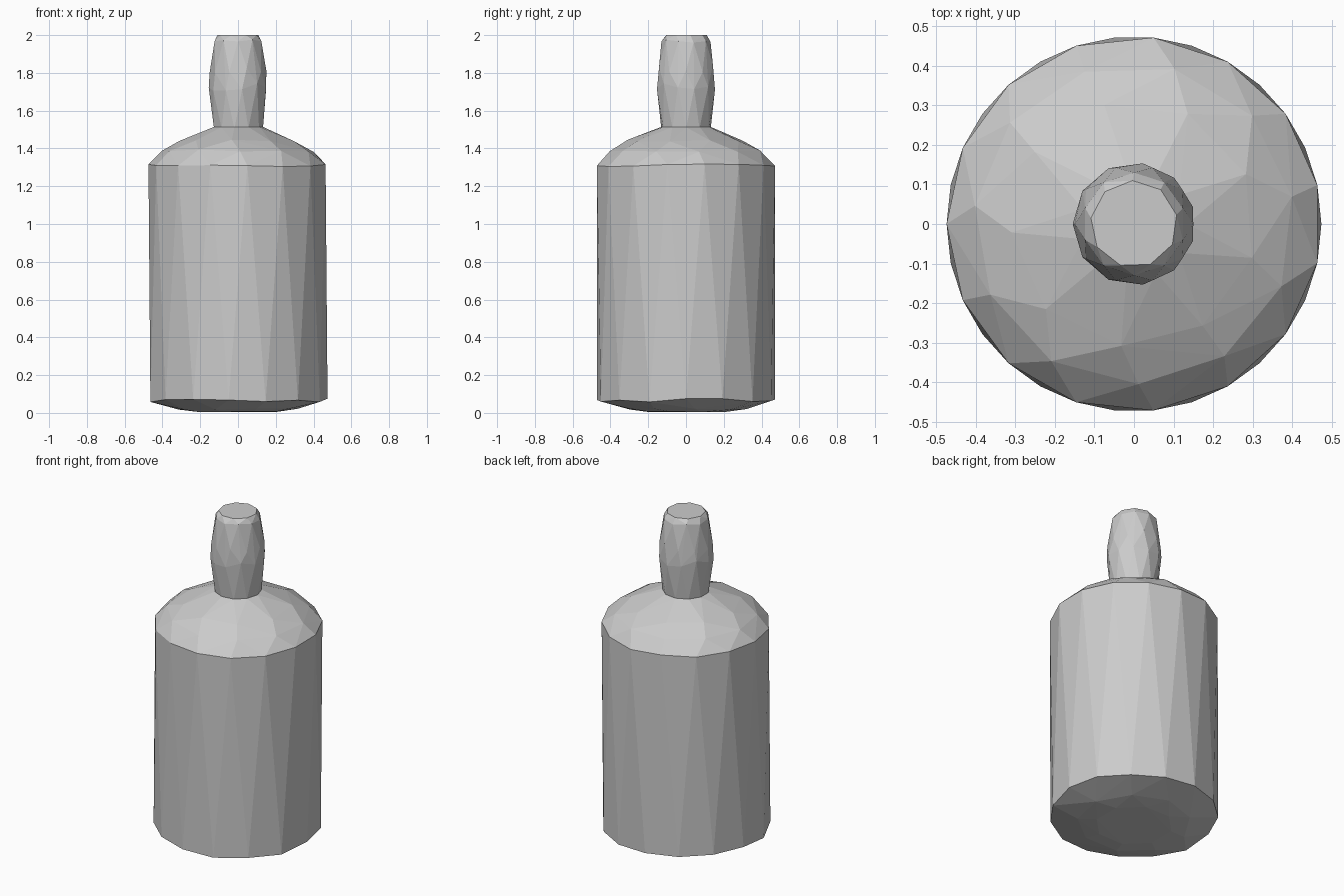
import bpy
import bmesh
import random
from math import cos, sin, tau

random.seed(4)
cube = bpy.data.objects.get("Cube")
if cube:
    bpy.data.objects.remove(cube, do_unlink=True)

# Single plain grey
grey = bpy.data.materials.new("plain_grey")
grey.use_nodes = True
colour = (0.6, 0.6, 0.6, 1)
grey.diffuse_color = colour
grey.node_tree.nodes["Principled BSDF"].inputs["Base Color"].default_value = colour


def faceted_hull(name, rings):
    """Skin rings of (radius, height, sides, turn, height wobble) with flat facets."""
    bm = bmesh.new()
    for radius, height, sides, turn, wobble in rings:
        for i in range(sides):
            a = tau * (i + turn) / sides
            z = height + random.uniform(-wobble, wobble)
            bm.verts.new((radius * cos(a), radius * sin(a), z))
    result = bmesh.ops.convex_hull(bm, input=bm.verts)
    spare = {g for g in result["geom_interior"] + result["geom_unused"]
             if isinstance(g, bmesh.types.BMVert)}
    bmesh.ops.delete(bm, geom=list(spare), context="VERTS")
    bmesh.ops.recalc_face_normals(bm, faces=bm.faces)
    mesh = bpy.data.meshes.new(name)
    bm.to_mesh(mesh)
    bm.free()
    mesh.materials.append(grey)
    obj = bpy.data.objects.new(name, mesh)
    bpy.context.collection.objects.link(obj)
    return obj


# Body: shallow chamfered base, straight wall, domed shoulder
faceted_hull("bottle_body", [
    (0.22, 0.006, 8, 0.5, 0.002),
    (0.32, 0.02, 9, 0.2, 0.004),
    (0.474, 0.068, 15, 0.0, 0.012),
    (0.474, 1.31, 15, 0.5, 0.008),
    (0.405, 1.388, 11, 0.3, 0.006),
    (0.31, 1.442, 9, 0.6, 0.005),
    (0.135, 1.513, 11, 0.0, 0.0),
])

# Neck: slightly barrelled, with a bevelled flat top
faceted_hull("bottle_neck", [
    (0.132, 1.505, 11, 0.0, 0.0),
    (0.155, 1.73, 11, 0.5, 0.025),
    (0.150, 1.82, 10, 0.0, 0.02),
    (0.130, 1.968, 10, 0.5, 0.008),
    (0.110, 2.0, 9, 0.3, 0.0),
])
